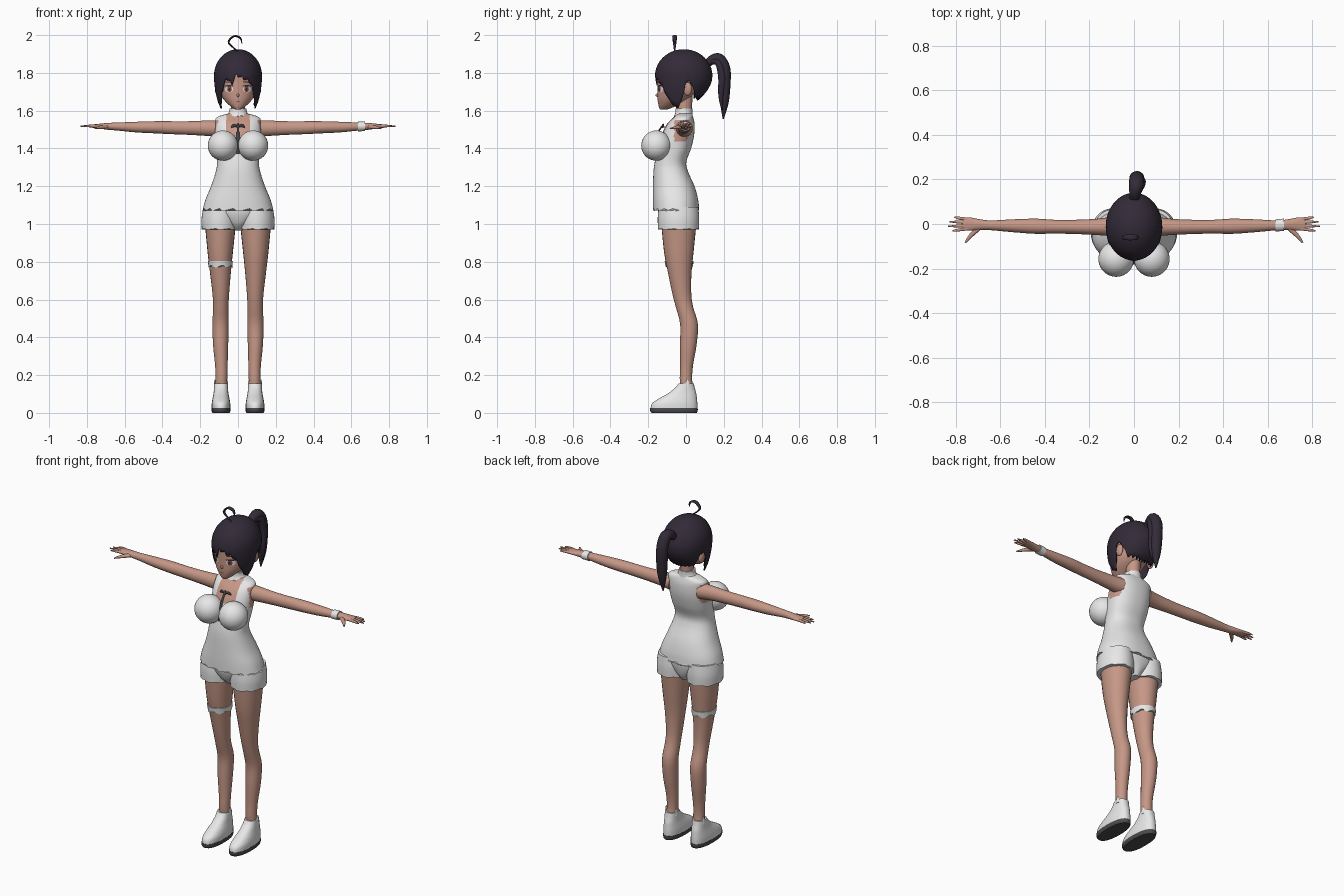
import bpy, bmesh, math
from mathutils import Vector
from mathutils.bvhtree import BVHTree

cube = bpy.data.objects.get("Cube")
if cube:
    bpy.data.objects.remove(cube)

X, Y, Z = Vector((1, 0, 0)), Vector((0, 1, 0)), Vector((0, 0, 1))
SIDES = ((1, "left"), (-1, "right"))


def material(name, r, g, b):
    m = bpy.data.materials.new(name)
    m.use_nodes = True
    m.diffuse_color = (r, g, b, 1)
    shader = next(n for n in m.node_tree.nodes if n.type == "BSDF_PRINCIPLED")
    shader.inputs["Base Color"].default_value = (r, g, b, 1)
    shader.inputs["Roughness"].default_value = 0.7
    return m


white = material("white cloth", 0.82, 0.82, 0.82)
skin = material("skin", 0.56, 0.31, 0.24)
hair = material("dark violet hair", 0.033, 0.024, 0.04)
sole = material("dark sole", 0.07, 0.07, 0.075)
metal = material("dark metal", 0.06, 0.055, 0.06)
eye_white = material("eye white", 0.8, 0.76, 0.74)
iris_brown = material("brown iris", 0.2, 0.07, 0.05)
lip = material("lip", 0.35, 0.13, 0.11)


def finish(name, bm, mat):
    bmesh.ops.remove_doubles(bm, verts=bm.verts, dist=0.00005)
    bmesh.ops.recalc_face_normals(bm, faces=bm.faces)
    mesh = bpy.data.meshes.new(name)
    bm.to_mesh(mesh)
    bm.free()
    obj = bpy.data.objects.new(name, mesh)
    bpy.context.collection.objects.link(obj)
    mesh.materials.append(mat)
    bpy.ops.object.select_all(action="DESELECT")
    obj.select_set(True)
    bpy.context.view_layer.objects.active = obj
    bpy.ops.object.shade_smooth_by_angle(angle=math.radians(50))
    return obj


def surface(name, rings, mat, caps=True):
    """Join closed rings of points into one mesh."""
    bm = bmesh.new()
    loops = [[bm.verts.new(p) for p in ring] for ring in rings]
    n = len(loops[0])
    for a, b in zip(loops, loops[1:]):
        for i in range(n):
            j = (i + 1) % n
            bm.faces.new((a[i], a[j], b[j], b[i]))
    if caps:
        bm.faces.new(loops[0])
        bm.faces.new(loops[-1])
    return finish(name, bm, mat)


def smooth_rows(rows, steps):
    """Catmull-Rom interpolation of the cross-section rows."""
    out = []
    last = len(rows) - 1
    for k in range(last):
        a, b, c, d = (rows[max(0, min(last, k + o))] for o in (-1, 0, 1, 2))
        for s in range(steps):
            t = s / steps
            out.append([q + t / 2 * (r - p + t * (2 * p - 5 * q + 4 * r - w + t * (3 * (q - r) + w - p)))
                        for p, q, r, w in zip(a, b, c, d)])
    return out + [list(rows[-1])]


def loft(name, rows, mat, u=X, v=None, n=24, steps=4, power=2, jag=0):
    """Rows are x, y, z, radius along u, radius along v; without v the rings follow the path."""
    rows = smooth_rows(rows, steps)
    rings = []
    for k, (x, y, z, ra, rb) in enumerate(rows):
        ahead, behind = rows[min(k + 1, len(rows) - 1)], rows[max(k - 1, 0)]
        w = v or (Vector(ahead[:3]) - Vector(behind[:3])).cross(u).normalized()
        ring = []
        for i in range(n):
            a = math.tau * i / n
            c, s = (math.copysign(abs(f) ** (2 / power), f) for f in (math.cos(a), math.sin(a)))
            p = Vector((x, y, z)) + u * ra * c + w * rb * s
            if k == 0:
                p.z += jag * ((i * 5) % 4 - 1.5)
            ring.append(p)
        rings.append(ring)
    return surface(name, rings, mat)


def upright(name, rows, mat, cx=0, **opts):
    """Rows are height, half width, front y, back y."""
    return loft(name, [(cx, (f + b) / 2, z, w, (b - f) / 2) for z, w, f, b in rows], mat, X, Y, **opts)


def mirrored(rows, s):
    return [(r[0] * s, *r[1:]) for r in rows]


def ball(name, centre, size, mat):
    bm = bmesh.new()
    bmesh.ops.create_uvsphere(bm, u_segments=28, v_segments=18, radius=1)
    for vert in bm.verts:
        vert.co = Vector(centre) + Vector(a * b for a, b in zip(vert.co, size))
    return finish(name, bm, mat)


# Shirt body, with bare neckline and armholes
torso = upright("shirt", [
    (1.075, .187, -.175, .07), (1.13, .172, -.176, .064), (1.2, .143, -.175, .045),
    (1.28, .117, -.172, .01), (1.33, .111, -.165, .002), (1.4, .117, -.15, .027),
    (1.47, .122, -.13, .043), (1.53, .121, -.1, .045), (1.565, .112, -.065, .038),
    (1.585, .05, -.05, .03)], white, n=64, steps=6, power=2.3, jag=.005)
torso.data.materials.append(skin)
for f in torso.data.polygons:
    x, y, z = f.center
    neckline = z > 1.46 and abs(x) < .062 and y < -.03
    armhole = abs(x) > .1 and 1.44 < z < 1.55 and abs(y + .012) < .05
    f.material_index = int(neckline or armhole)

# Neck, collar, zip and bow
upright("neck", [(1.53, .05, -.06, .03), (1.58, .038, -.05, .03), (1.68, .038, -.05, .035)], skin)
upright("collar", [(1.57, .066, -.064, .036), (1.59, .049, -.056, .034), (1.612, .045, -.055, .034)],
        white, jag=.003)
loft("zip", [(0, -.118, 1.53, .005, .004), (0, -.155, 1.47, .007, .004), (0, -.178, 1.37, .007, .004)],
     metal, n=8)
ball("bow_knot", (0, -.125, 1.515), (.008, .006, .008), metal)
for s, side in SIDES:
    loft(side + "_bow", [(0, -.123, 1.515, .002, .003), (s * .02, -.12, 1.522, .003, .009),
                         (s * .036, -.115, 1.512, .002, .004)], metal, u=Y, n=8)
    ball(side + "_bust", (s * .08, -.157, 1.415), (.08, .08, .08), white)

# Shorts
upright("shorts_hips", [(.965, .03, -.09, .03), (1, .07, -.125, .05), (1.05, .15, -.145, .062),
                        (1.09, .17, -.15, .065)], white, n=32)
LEG = [(.09, .01, .1, .035, .035), (.088, 0, .17, .031, .033), (.088, .003, .25, .033, .034),
       (.092, .012, .36, .04, .044), (.092, .016, .47, .043, .047), (.091, -.008, .56, .041, .046),
       (.091, -.022, .63, .044, .05), (.093, -.033, .74, .055, .062), (.094, -.038, .85, .067, .078),
       (.093, -.038, 1, .082, .093)]
ARM = [(.09, -.01, 1.505, .045, .045), (.16, -.013, 1.507, .037, .041), (.26, -.013, 1.508, .032, .036),
       (.36, -.012, 1.51, .031, .034), (.44, -.01, 1.512, .034, .032), (.54, -.008, 1.513, .029, .028),
       (.64, -.006, 1.516, .022, .021), (.69, -.003, 1.517, .024, .018), (.74, 0, 1.518, .03, .012),
       (.77, 0, 1.518, .026, .009)]
for s, side in SIDES:
    upright(side + "_shorts_leg", [(.973, .094, -.148, .068), (1.03, .095, -.15, .07),
                                   (1.09, .085, -.145, .065)], white, cx=s * .098, n=32, jag=.002)
    loft(side + "_leg", mirrored(LEG, s), skin, X, Y)
    # Shoe and sole
    upright(side + "_shoe", [(.018, .049, -.188, .06), (.05, .049, -.18, .06), (.075, .045, -.145, .058),
                             (.1, .04, -.1, .055), (.13, .037, -.06, .047), (.155, .036, -.04, .042)],
            white, cx=s * .09, n=32, power=2.3)
    upright(side + "_shoe_sole", [(0, .046, -.183, .058), (.012, .05, -.19, .062), (.025, .05, -.19, .062)],
            sole, cx=s * .09, n=32, power=2.3)
    for k in (-1, 1):
        loft(side + "_shoe_tab", [(s * .09 + k * .03, .005, .135, .008, .02),
                                  (s * .09 + k * .033, .01, .178, .002, .003)], white, X, Y, n=8)
    # Arm and hand
    loft(side + "_arm", mirrored(ARM, s), skin, Y, Z)
    for k, tip in enumerate((.806, .828, .835, .815)):
        y = (k - 1.5) * -.014
        loft(side + "_finger", mirrored([(.745, y, 1.518, .008, .008), (.785, y * 1.25, 1.519, .007, .007),
                                         (tip, y * 1.5, 1.517, .003, .003)], s), skin, u=Z, n=10)
    loft(side + "_thumb", mirrored([(.69, -.012, 1.515, .012, .013), (.73, -.05, 1.511, .009, .01),
                                    (.757, -.084, 1.506, .003, .004)], s), skin, u=Z, n=10)
    ball(side + "_ear", (s * .108, .008, 1.715), (.014, .024, .035), skin)

# Wrist band and torn thigh band
loft("wrist_band", [(.635, -.006, 1.516, .027, .026), (.672, -.004, 1.517, .028, .025)], white, Y, Z)
upright("thigh_band", [(.775, .063, -.108, .037), (.805, .066, -.113, .04)], white, cx=-.0935, jag=.006)

# Head
head = upright("head", [
    (1.606, .014, -.138, -.1), (1.625, .042, -.145, -.05), (1.66, .076, -.15, .01),
    (1.7, .095, -.15, .05), (1.76, .105, -.15, .08), (1.82, .106, -.148, .1),
    (1.88, .08, -.11, .08), (1.9, .03, -.05, .03)], skin, n=40)
ball("nose", (0, -.15, 1.682), (.007, .011, .009), skin)
tree = BVHTree.FromPolygons([p.co for p in head.data.vertices], [p.vertices[:] for p in head.data.polygons])


def face_plate(name, cx, cz, rx, rz, mat, lift):
    """Thin oval that follows the curve of the face."""
    bm = bmesh.new()
    bmesh.ops.create_grid(bm, x_segments=10, y_segments=10, size=1)
    for vert in bm.verts:
        a, b = vert.co.x, vert.co.y
        x = cx + rx * a * math.sqrt(1 - b * b / 2)
        z = cz + rz * b * math.sqrt(1 - a * a / 2)
        hit = tree.ray_cast(Vector((x, -1, z)), Y)[0]
        vert.co = (x, hit.y - lift, z)
    bmesh.ops.recalc_face_normals(bm, faces=bm.faces)
    if sum(f.normal.y for f in bm.faces) > 0:
        bmesh.ops.reverse_faces(bm, faces=bm.faces)
    return finish(name, bm, mat)


for s, side in SIDES:
    face_plate(side + "_eye", s * .047, 1.714, .022, .017, eye_white, .0015)
    face_plate(side + "_iris", s * .045, 1.714, .012, .016, iris_brown, .003)
    face_plate(side + "_pupil", s * .045, 1.713, .005, .008, hair, .0045)
    face_plate(side + "_lashes", s * .048, 1.731, .025, .004, hair, .004)
    face_plate(side + "_brow", s * .047, 1.752, .022, .003, hair, .002)
face_plate("mouth", 0, 1.648, .012, .003, lip, .0015)

# Hair cap: angle from the front and height of the hem
HEM = [(-180, 1.66), (-120, 1.67), (-106, 1.75), (-94, 1.75), (-86, 1.65), (-72, 1.61), (-55, 1.66),
       (-42, 1.72), (-30, 1.77), (-14, 1.74), (-6, 1.79), (30, 1.755), (42, 1.72), (55, 1.65), (72, 1.61),
       (86, 1.65), (94, 1.75), (106, 1.75), (120, 1.67), (180, 1.66)]


def hem_height(deg):
    for (a, p), (b, q) in zip(HEM, HEM[1:]):
        if a <= deg <= b:
            return p + (q - p) * (deg - a) / (b - a)


COLS, ROWS, MID, TALL = 96, 18, 1.785, .14
rings = []
for r in range(ROWS + 1):
    ring = []
    for i in range(COLS):
        deg = 360 * i / COLS - 180
        a = math.radians(deg)
        hem = hem_height(deg) + .005 * (i % 4 - 1.5)
        z = MID + TALL - (MID + TALL - hem) * (r / ROWS) ** 2
        if z > MID:
            f = math.sqrt(max(0, 1 - ((z - MID) / TALL) ** 2))
        else:
            f = 1 - (.25 + .65 * max(0, -math.cos(a))) * ((MID - z) / .175) ** 2
        ring.append((.127 * f * math.sin(a), -.012 - .152 * f * math.cos(a), z))
    rings.append(ring)
cap = surface("hair_cap", rings, hair, caps=False)
thick = cap.modifiers.new("thickness", "SOLIDIFY")
thick.thickness, thick.offset = .007, -1

# Ponytail in two strands, and the curled strand on top
loft("ponytail", [(0, .1, 1.83, .02, .018), (.005, .135, 1.868, .026, .024), (.01, .175, 1.873, .032, .03),
                  (.012, .204, 1.82, .033, .031), (.014, .206, 1.73, .032, .029),
                  (.014, .203, 1.64, .024, .022), (.012, .197, 1.556, .003, .003)], hair)
loft("ponytail_strand", [(.01, .13, 1.86, .018, .016), (.03, .17, 1.855, .018, .018),
                         (.035, .19, 1.78, .018, .02), (.035, .185, 1.68, .014, .014),
                         (.03, .19, 1.6, .002, .002)], hair)
loft("curled_strand", [(0, -.06, 1.915, .004, .004), (-.03, -.06, 1.938, .006, .004),
                       (-.05, -.06, 1.965, .01, .005), (-.022, -.06, 1.994, .013, .005),
                       (.012, -.06, 1.985, .011, .005), (.021, -.06, 1.955, .002, .002)], hair, u=Y, n=12)
